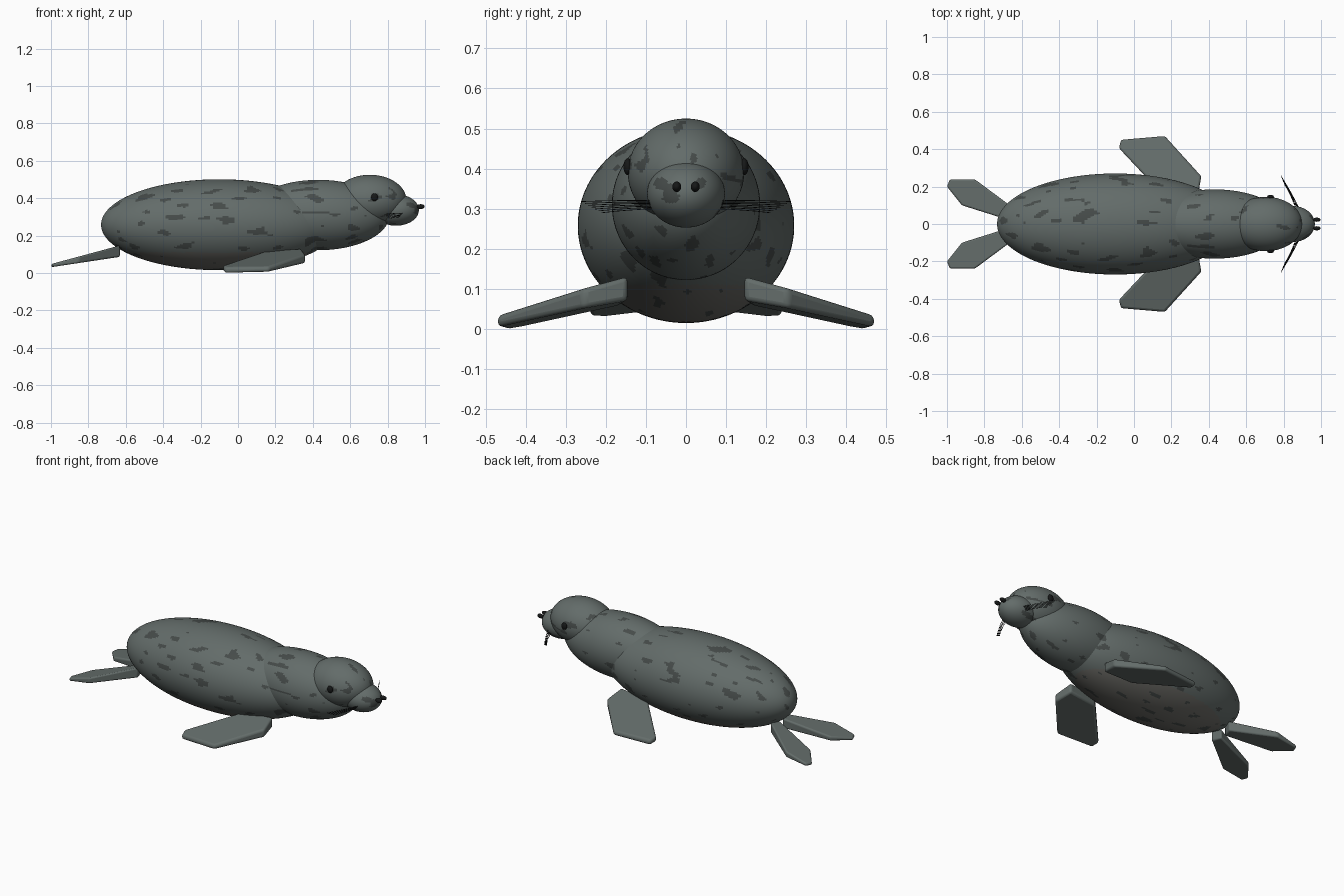
import bpy, bmesh, math
from mathutils import Vector, Matrix, noise

if "Cube" in bpy.data.objects:
    bpy.data.objects.remove(bpy.data.objects["Cube"])


def material(name, rgb):
    m = bpy.data.materials.new(name)
    m.diffuse_color = (*rgb, 1)
    m.use_nodes = True
    m.node_tree.nodes["Principled BSDF"].inputs["Base Color"].default_value = m.diffuse_color
    return m


hide = material("hide", (0.125, 0.15, 0.143))
spot = material("spot", (0.06, 0.07, 0.067))
belly = material("belly", (0.14, 0.138, 0.125))
black = material("black", (0.008, 0.009, 0.009))


def add_mesh(name, bm, mats):
    bmesh.ops.recalc_face_normals(bm, faces=bm.faces)
    me = bpy.data.meshes.new(name)
    bm.to_mesh(me)
    bm.free()
    for m in mats:
        me.materials.append(m)
    ob = bpy.data.objects.new(name, me)
    bpy.context.collection.objects.link(ob)
    return ob


def ellipsoid(name, centre, radii, mats, seg=32, rings=20, mottled=False):
    bm = bmesh.new()
    bmesh.ops.create_uvsphere(bm, u_segments=seg, v_segments=rings, radius=1)
    mat = (Matrix.Translation(centre) @ Matrix.Diagonal((*radii, 1))
           @ Matrix.Rotation(math.pi / 2, 4, 'Y'))
    bmesh.ops.transform(bm, matrix=mat, verts=bm.verts)
    for f in bm.faces:
        f.smooth = True
        if mottled:
            c = f.calc_center_median()
            n = noise.noise(Vector((c.x * 9, c.y * 26, c.z * 26)))
            if n > 0.4:
                f.material_index = 1
            elif c.z < 0.11 and -0.6 < c.x < 0.4:
                f.material_index = 2
    return add_mesh(name, bm, mats)


def flipper(name, outline, side, mid, half):
    """Thin slab: mid(x, y) gives its height, half(x, y) its half thickness."""
    bm = bmesh.new()
    loops = []
    for s in (-1, 1):
        loops.append([bm.verts.new((x, y * side, mid(x, y) + s * half(x, y)))
                      for x, y in outline])
    lo, hi = loops
    bm.faces.new(lo)
    bm.faces.new(hi)
    n = len(lo)
    for i in range(n):
        j = (i + 1) % n
        bm.faces.new((lo[i], lo[j], hi[j], hi[i]))
    ob = add_mesh(name, bm, [hide])
    bev = ob.modifiers.new("rounded_edges", 'BEVEL')
    bev.width = 0.012
    bev.segments = 3
    bpy.context.view_layer.objects.active = ob
    ob.select_set(True)
    bpy.ops.object.shade_smooth_by_angle(angle=math.radians(35))
    ob.select_set(False)


# Torso, neck, head and snout
skin = [hide, spot, belly]
ellipsoid("body", (-0.10, 0, 0.258), (0.632, 0.27, 0.243), skin, 160, 120, True)
ellipsoid("neck", (0.43, 0, 0.31), (0.38, 0.185, 0.188), skin, 128, 80, True)
ellipsoid("head", (0.705, 0, 0.39), (0.195, 0.145, 0.135), skin, 96, 64, True)
ellipsoid("snout", (0.845, 0, 0.337), (0.122, 0.097, 0.084), skin, 64, 40, True)

front_outline = [(0.36, 0.255), (0.165, 0.47), (-0.07, 0.45),
                 (-0.08, 0.405), (0.15, 0.16), (0.34, 0.145)]
rear_outline = [(-0.63, 0.075), (-0.85, 0.238), (-0.985, 0.238),
                (-1.0, 0.20), (-0.92, 0.10), (-0.65, 0.015)]

for side, label in ((1, "left"), (-1, "right")):
    # Flippers
    flipper("front_flipper_" + label, front_outline, side,
            lambda x, y: 0.088 - 0.23 * (y - 0.16) + 0.04 * (x - 0.1),
            lambda x, y: 0.03 - 0.05 * (y - 0.15))
    flipper("rear_flipper_" + label, rear_outline, side,
            lambda x, y: 0.115 + 0.21 * (x + 0.64),
            lambda x, y: 0.03 + 0.06 * (x + 0.64))

    # Eyes and nostrils
    ellipsoid("eye_" + label, (0.73, 0.145 * side, 0.405), (0.018, 0.011, 0.021), [black])
    ellipsoid("nostril_" + label, (0.977, 0.023 * side, 0.355), (0.021, 0.011, 0.013), [black])

    # Whiskers
    cu = bpy.data.curves.new("whiskers_" + label, 'CURVE')
    cu.dimensions = '3D'
    cu.bevel_depth = 0.001
    cu.bevel_resolution = 1
    cu.materials.append(black)
    for i in range(7):
        t = i / 6
        pts = [(0.885 - 0.02 * t, 0.08, 0.32 - 0.02 * t),
               (0.85 - 0.01 * t, 0.155, 0.322 - 0.025 * t),
               (0.785 + 0.02 * t, 0.26 - 0.05 * t, 0.318 - 0.028 * t)]
        sp = cu.splines.new('NURBS')
        sp.points.add(2)
        for p, (x, y, z) in zip(sp.points, pts):
            p.co = (x, y * side, z, 1)
        sp.order_u = 3
        sp.use_endpoint_u = True
        sp.resolution_u = 6
    bpy.context.collection.objects.link(bpy.data.objects.new("whiskers_" + label, cu))
